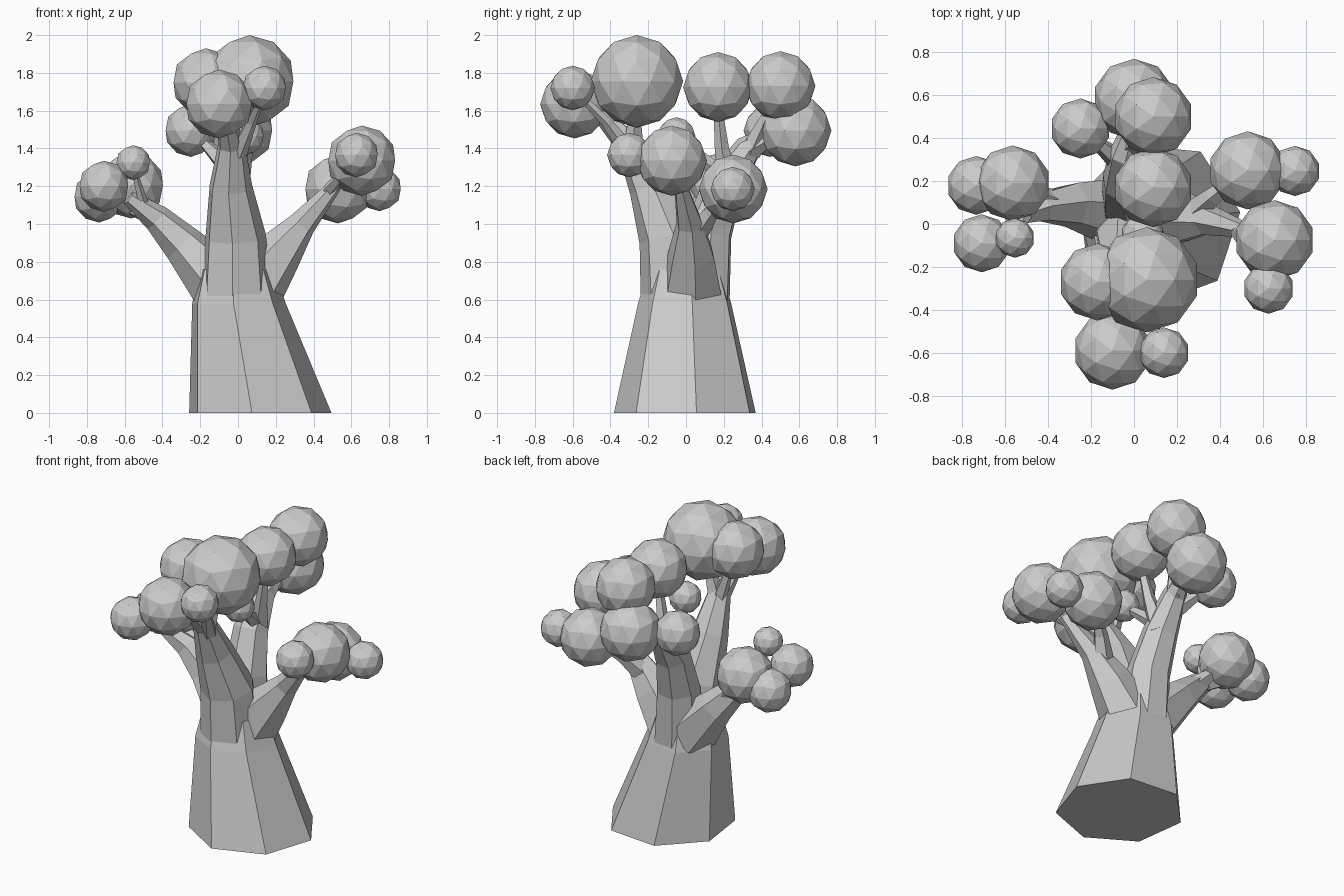
import bpy, bmesh, math
from mathutils import Vector

Z = Vector((0, 0, 1))


def tube(name, rings, sides=7, phase=7.5, level=False):
    """Flat-shaded tapered tube through (x, y, z, radius) rings."""
    pts = [Vector(r[:3]) for r in rings]
    bm = bmesh.new()
    loops = []
    for i, p in enumerate(pts):
        tangent = pts[min(i + 1, len(pts) - 1)] - pts[max(i - 1, 0)]
        rot = Z.rotation_difference(Z if level else tangent.normalized())
        loop = []
        for k in range(sides):
            a = math.radians(phase) + math.tau * k / sides
            loop.append(bm.verts.new(p + rot @ (Vector((math.cos(a), math.sin(a), 0)) * rings[i][3])))
        loops.append(loop)
    for a, b in zip(loops, loops[1:]):
        for k in range(sides):
            j = (k + 1) % sides
            bm.faces.new((a[k], a[j], b[j], b[k]))
    bm.faces.new(loops[0][::-1])
    bm.faces.new(loops[-1])
    mesh = bpy.data.meshes.new(name)
    bm.to_mesh(mesh)
    bm.free()
    ob = bpy.data.objects.new(name, mesh)
    bpy.context.collection.objects.link(ob)


def leaf_ball(name, x, y, z, r):
    bpy.ops.mesh.primitive_ico_sphere_add(subdivisions=2, radius=r, location=(x, y, z))
    bpy.context.object.name = name


# Flared seven-sided trunk
tube("trunk", [(.11, .005, 0, .388), (0, 0, .58, .255), (-.01, 0, .76, .20)], level=True)

# Four main limbs
tube("front_limb", [(-.01, -.05, .55, .19), (-.015, -.085, .93, .165), (-.04, -.19, 1.2, .115),
                    (-.035, -.3, 1.42, .072), (-.07, -.47, 1.6, .04)])
tube("back_limb", [(.0, .08, .55, .16), (-.02, .115, .95, .135), (-.04, .2, 1.2, .11),
                   (-.04, .33, 1.4, .075), (0, .48, 1.48, .04)])
tube("right_limb", [(.08, .03, .66, .17), (.21, .03, .84, .13), (.34, .02, 1.0, .075),
                    (.52, -.03, 1.21, .035)], 6)
tube("left_limb", [(-.08, .06, .66, .17), (-.29, .09, .89, .11), (-.43, .08, 1.03, .075),
                   (-.58, .03, 1.14, .04)], 6)

# Thin twigs leading into the leaf balls
twigs = {
    "front_twig_top": [(-.03, -.28, 1.38, .06), (.03, -.27, 1.6, .03)],
    "front_twig_left": [(-.04, -.27, 1.36, .05), (-.13, -.27, 1.62, .025)],
    "front_twig_right": [(0, -.3, 1.38, .05), (.07, -.42, 1.54, .03), (.12, -.54, 1.66, .02)],
    "back_twig_near": [(-.01, .23, 1.18, .07), (.04, .19, 1.4, .04), (.08, .17, 1.6, .025)],
    "back_twig_top": [(-.03, .34, 1.38, .06), (.06, .45, 1.62, .025)],
    "back_twig_left": [(-.05, .28, 1.3, .06), (-.2, .4, 1.45, .025)],
    "back_twig_inner": [(-.01, .2, 1.25, .05), (.03, 0, 1.42, .025)],
    "right_twig_back": [(.27, .04, .93, .07), (.37, .13, 1.06, .045), (.47, .21, 1.14, .025)],
    "right_twig_front": [(.48, -.03, 1.18, .035), (.6, -.22, 1.31, .02)],
    "left_twig_back": [(-.36, .09, .97, .07), (-.5, .16, 1.12, .03)],
    "left_twig_outer": [(-.46, .1, 1.04, .05), (-.66, .16, 1.12, .025)],
    "left_twig_top": [(-.5, .04, 1.1, .03), (-.55, -.05, 1.28, .015)],
}
for name, rings in twigs.items():
    tube(name, rings, 5, 0)

# Faceted leaf balls, grouped by limb: x, y, z, radius
leaves = {
    "front_leaves": [(.06, -.26, 1.755, .245), (-.17, -.27, 1.75, .18),
                     (-.10, -.59, 1.635, .182), (.14, -.60, 1.72, .118)],
    "back_leaves": [(.09, .17, 1.725, .185), (.09, .50, 1.73, .185), (0, .58, 1.495, .19),
                    (-.25, .445, 1.495, .14), (.04, -.05, 1.465, .10)],
    "right_leaves": [(.53, .25, 1.185, .182), (.75, .247, 1.185, .117),
                     (.655, -.075, 1.335, .186), (.627, -.30, 1.365, .118)],
    "left_leaves": [(-.565, .19, 1.205, .176), (-.735, .18, 1.145, .137),
                    (-.71, -.09, 1.20, .135), (-.555, -.065, 1.325, .092)],
}
for name, balls in leaves.items():
    for i, ball in enumerate(balls, 1):
        leaf_ball(f"{name}_{i}", *ball)
